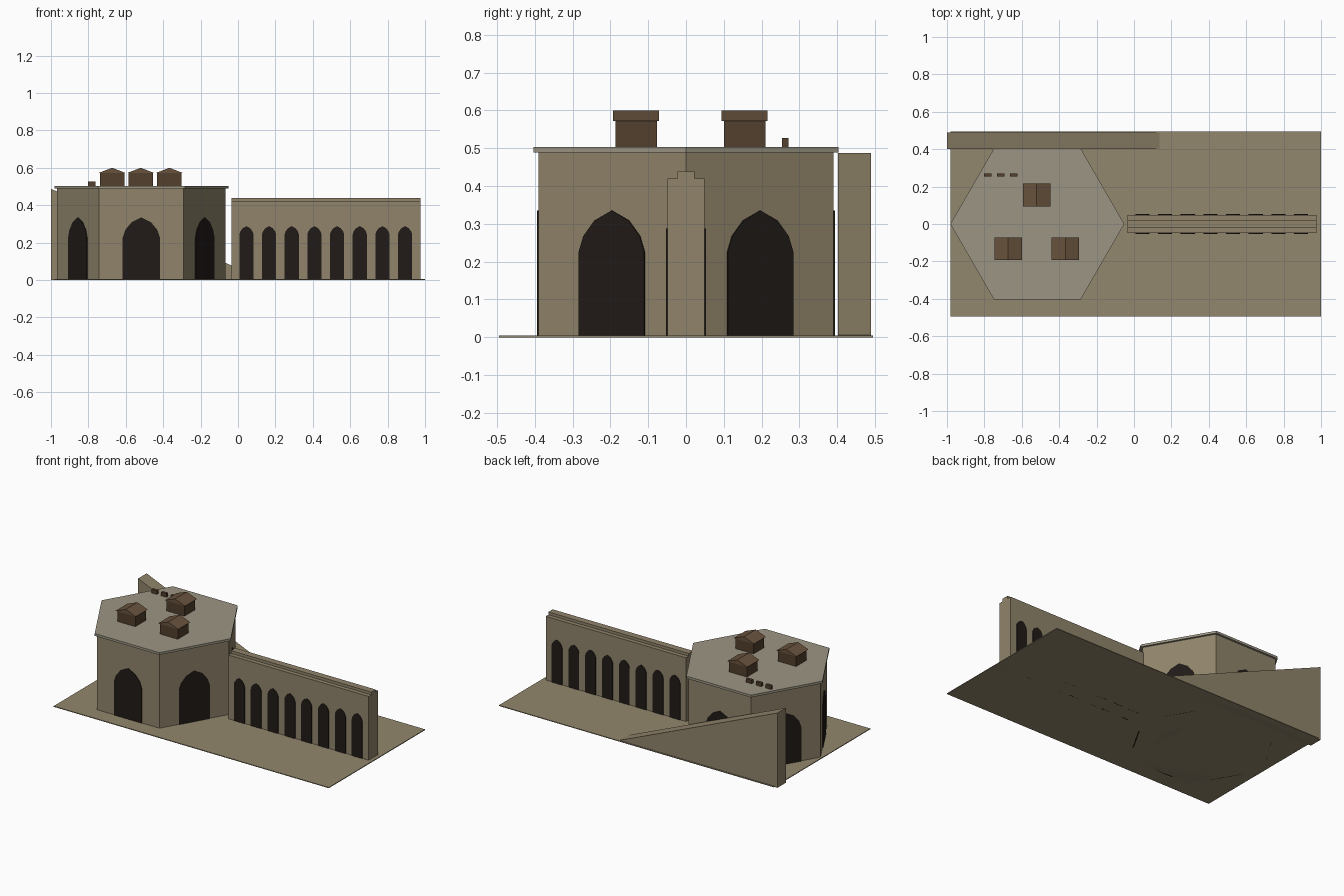
import bpy, bmesh, math
from mathutils import Matrix, Vector

if "Cube" in bpy.data.objects:
    bpy.data.objects.remove(bpy.data.objects["Cube"])


def mat(name, r, g, b):
    m = bpy.data.materials.new(name)
    m.diffuse_color = (r, g, b, 1)
    m.use_nodes = True
    m.node_tree.nodes["Principled BSDF"].inputs["Base Color"].default_value = m.diffuse_color
    return m


STONE = mat("stone", 0.28, 0.23, 0.145)
GROUND = mat("sand", 0.29, 0.245, 0.155)
SLATE = mat("roof_stone", 0.33, 0.30, 0.23)
WOOD = mat("wood", 0.085, 0.05, 0.027)
TILE = mat("roof_wood", 0.14, 0.085, 0.047)
DARK = mat("opening", 0.015, 0.011, 0.009)


def extrude(name, pts, vec, material, matrix=Matrix()):
    """Closed profile of 3D points pushed along vec."""
    bm = bmesh.new()
    face = bm.faces.new([bm.verts.new(p) for p in pts])
    res = bmesh.ops.extrude_face_region(bm, geom=[face])
    new = [v for v in res["geom"] if isinstance(v, bmesh.types.BMVert)]
    bmesh.ops.translate(bm, verts=new, vec=vec)
    bmesh.ops.transform(bm, matrix=matrix, verts=bm.verts)
    bmesh.ops.recalc_face_normals(bm, faces=bm.faces)
    me = bpy.data.meshes.new(name)
    bm.to_mesh(me)
    bm.free()
    me.materials.append(material)
    ob = bpy.data.objects.new(name, me)
    bpy.context.collection.objects.link(ob)
    return ob


def box(name, x0, x1, y0, y1, z0, z1, material):
    pts = [(x0, y0, z0), (x1, y0, z0), (x1, y1, z0), (x0, y1, z0)]
    return extrude(name, pts, (0, 0, z1 - z0), material)


def hexagon(name, radius, z0, z1, material):
    pts = [(CX + radius * math.cos(i * math.pi / 3),
            radius * math.sin(i * math.pi / 3), z0) for i in range(6)]
    return extrude(name, pts, (0, 0, z1 - z0), material)


def arch(name, half, spring, rise, matrix):
    """Pointed arch panel facing -y, standing just proud of its wall."""
    right = [(1, 0), (0.86, 0.38), (0.52, 0.76)]
    prof = [(-half, 0), (half, 0)]
    prof += [(half * u, spring + rise * v) for u, v in right]
    prof += [(0, spring + rise)]
    prof += [(-half * u, spring + rise * v) for u, v in reversed(right)]
    extrude(name, [(x, -0.004, z) for x, z in prof], (0, 0.008, 0), DARK, matrix)


CX = -0.517

# Ground slab
box("ground", -0.98, 1.0, -0.495, 0.495, 0, 0.005, GROUND)

# Hexagonal hall with overhanging flat roof
hexagon("hall", 0.451, 0, 0.488, STONE)
hexagon("hall_roof", 0.465, 0.488, 0.503, SLATE)
apothem = 0.451 * math.cos(math.pi / 6)
for i in range(6):
    place = (Matrix.Translation((CX, 0, 0)) @ Matrix.Rotation(i * math.pi / 3, 4, 'Z')
             @ Matrix.Translation((0, -apothem, 0)))
    arch("hall_arch", 0.1, 0.226, 0.109, place)

# Long wall with coping and arches on both sides
box("long_wall", -0.035, 0.975, -0.049, 0.049, 0, 0.42, STONE)
box("wall_coping", -0.035, 0.975, -0.022, 0.022, 0.42, 0.438, STONE)
for i in range(8):
    for turn in (0, math.pi):
        place = (Matrix.Translation((0.045 + i * 0.1212, 0, 0))
                 @ Matrix.Rotation(turn, 4, 'Z') @ Matrix.Translation((0, -0.049, 0)))
        arch("wall_arch", 0.038, 0.243, 0.045, place)

# Ramp behind the hall
extrude("ramp", [(-1, 0.402, 0), (0.135, 0.402, 0), (0.135, 0.402, 0.006), (-1, 0.402, 0.487)],
        (0, 0.087, 0), STONE)

# Huts on the roof
for x, y in ((-0.673, -0.132), (-0.367, -0.132), (-0.52, 0.155)):
    box("hut", x - 0.065, x + 0.065, y - 0.055, y + 0.055, 0.503, 0.572, WOOD)
    y0 = y - 0.061
    extrude("hut_roof", [(x - 0.073, y0, 0.572), (x + 0.073, y0, 0.572), (x, y0, 0.6)],
            (0, 0.122, 0), TILE)

# Small crates in a row
for x in (-0.782, -0.712, -0.642):
    box("crate", x - 0.02, x + 0.02, 0.254, 0.271, 0.503, 0.527, WOOD)
